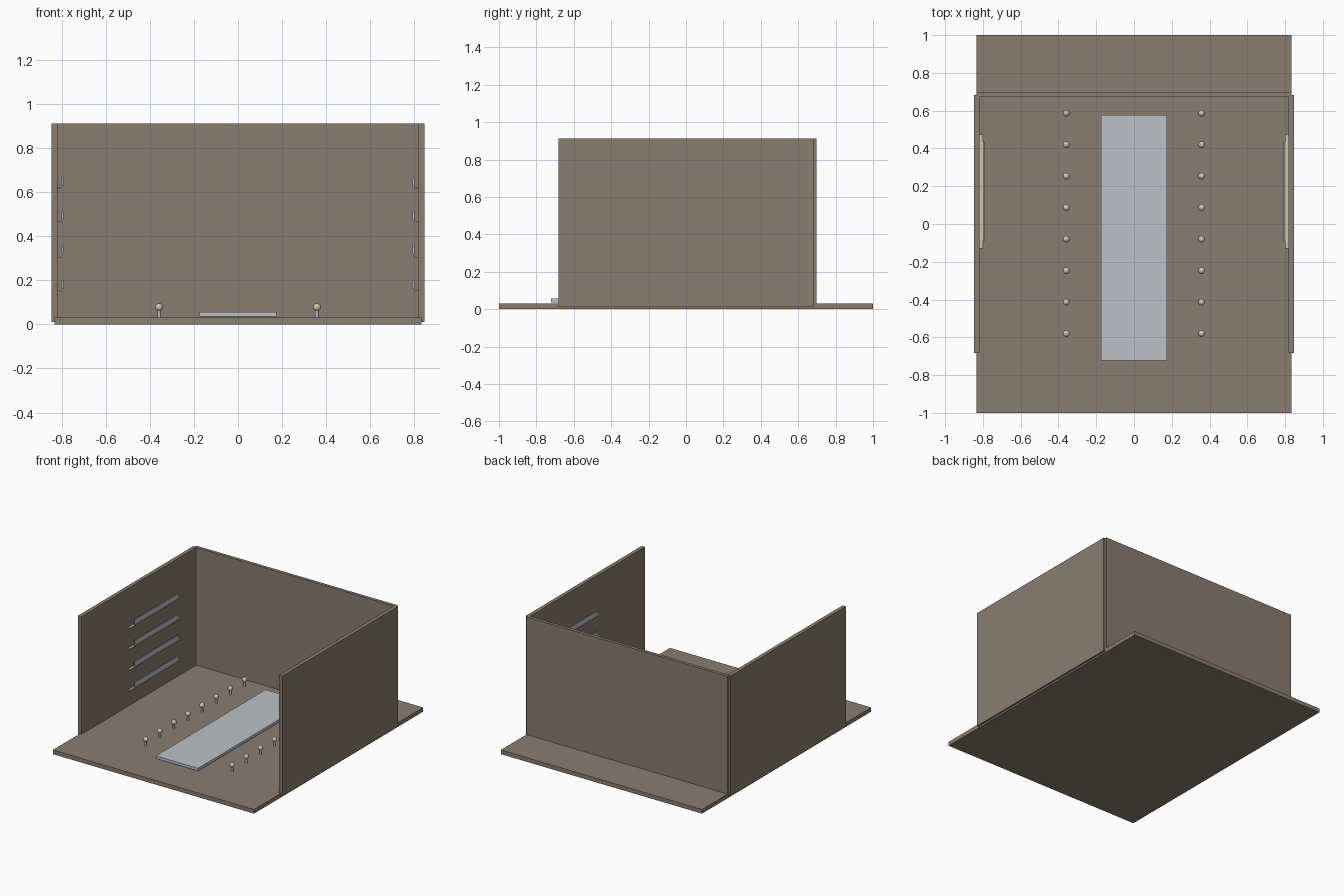
import bpy

if "Cube" in bpy.data.objects:
    bpy.data.objects.remove(bpy.data.objects["Cube"])


def material(name, color):
    m = bpy.data.materials.new(name)
    m.diffuse_color = (*color, 1)
    m.use_nodes = True
    m.node_tree.nodes["Principled BSDF"].inputs["Base Color"].default_value = m.diffuse_color
    return m


brown = material("brown panel", (0.25, 0.206, 0.165))
grey = material("pale grey", (0.51, 0.54, 0.57))
beige = material("warm beige", (0.64, 0.54, 0.39))


def box(name, lo, hi, mat):
    bpy.ops.mesh.primitive_cube_add(
        size=1, location=[(a + b) / 2 for a, b in zip(lo, hi)])
    o = bpy.context.object
    o.name = name
    o.scale = [b - a for a, b in zip(lo, hi)]
    bpy.ops.object.transform_apply(location=False, rotation=False, scale=True)
    o.data.materials.append(mat)
    return o


def side_box(name, x0, x1, y0, y1, z0, z1, s, mat):
    xs = sorted((s * x0, s * x1))
    return box(name, (xs[0], y0, z0), (xs[1], y1, z1), mat)


# Floor and walls of the open room
box("floor", (-0.833, -1, 0), (0.833, 1, 0.031), brown)
box("back_wall", (-0.833, 0.673, 0.012), (0.833, 0.697, 0.912), brown)
for s, side in ((-1, "left"), (1, "right")):
    side_box(side + "_wall", 0.818, 0.846, -0.682, 0.682, 0.012, 0.912, s, brown)

# Long central table slab
box("table_slab", (-0.175, -0.722, 0.037), (0.175, 0.576, 0.057), grey)

# Two rows of round-topped posts
for s, side in ((-1, "left"), (1, "right")):
    for i in range(8):
        x, y = s * 0.358, -0.58 + i * 0.1667
        bpy.ops.mesh.primitive_cylinder_add(
            vertices=12, radius=0.008, depth=0.032, location=(x, y, 0.047))
        stem = bpy.context.object
        stem.name = f"{side}_post_{i + 1}"
        stem.data.materials.append(grey)
        bpy.ops.object.shade_smooth_by_angle()
        bpy.ops.mesh.primitive_uv_sphere_add(
            segments=16, ring_count=10, radius=0.018, location=(x, y, 0.078))
        ball = bpy.context.object
        ball.name = f"{side}_ball_{i + 1}"
        ball.data.materials.append(beige)
        bpy.ops.object.shade_smooth()

# Four shelf rails with grey panels on each side wall
for s, side in ((-1, "left"), (1, "right")):
    for i in range(4):
        z = 0.148 + i * 0.156
        side_box(f"{side}_rail_{i + 1}", 0.8, 0.818, -0.13, 0.473,
                 z, z + 0.006, s, beige)
        side_box(f"{side}_panel_{i + 1}", 0.792, 0.8, -0.09, 0.435,
                 z + 0.013, z + 0.052, s, grey)
